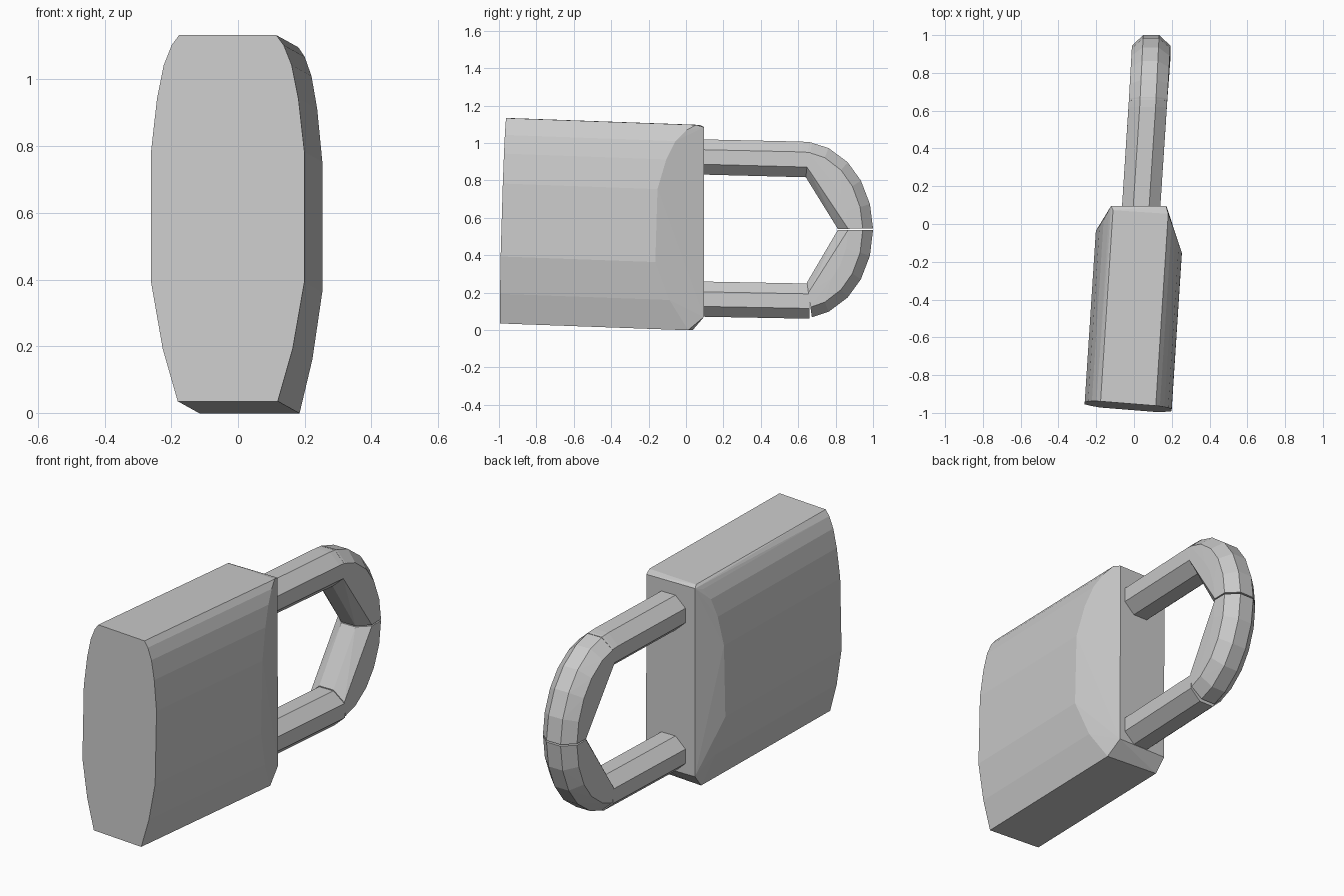
import bpy, bmesh
from math import sin, cos, pi, radians

if "Cube" in bpy.data.objects:
    bpy.data.objects.remove(bpy.data.objects["Cube"])


def lean(y):
    """Centre line of the lock drifts sideways along its length."""
    return 0.032 + 0.065 * y


def hull(name, points):
    """Convex flat-shaded part wrapped around a set of points."""
    bm = bmesh.new()
    for p in points:
        bm.verts.new(p)
    res = bmesh.ops.convex_hull(bm, input=bm.verts[:])
    inner = {v for v in res["geom_interior"] + res["geom_unused"]
             if isinstance(v, bmesh.types.BMVert)}
    bmesh.ops.delete(bm, geom=[v for v in inner if v.is_valid], context='VERTS')
    bmesh.ops.dissolve_limit(bm, angle_limit=radians(0.5),
                             verts=bm.verts[:], edges=bm.edges[:])
    bmesh.ops.recalc_face_normals(bm, faces=bm.faces[:])
    me = bpy.data.meshes.new(name)
    bm.to_mesh(me)
    bm.free()
    ob = bpy.data.objects.new(name, me)
    bpy.context.collection.objects.link(ob)
    return ob


def ring(y, z, ang, r=0.094, n=8):
    """Tube section; ang is the outward direction measured from +z toward +y."""
    pts = []
    for i in range(n):
        a = 2 * pi * (i + 0.5) / n
        k = r / cos(pi / n)
        s, d = k * sin(a) * 1.08, k * cos(a)
        pts.append((lean(y) + s, y + d * sin(ang), z + d * cos(ang)))
    return pts


def arc(deg):
    """Section of the bend at an angle from the top."""
    t = radians(deg)
    return ring(0.62 + 0.286 * sin(t), 0.535 + 0.378 * cos(t), t)


# Lock body: bulged sides, slight tilt, chamfered toward the shackle end
profile = [(-0.548, 0.15), (-0.39, 0.195), (-0.19, 0.23), (0.2, 0.23),
           (0.36, 0.212), (0.46, 0.192), (0.52, 0.168), (0.55, 0.146)]


def place(w, u, h):
    y = u - 0.08 * w + 0.03 * h
    return (lean(u) + w, y, 0.548 - 0.036 * u + h)


body = []
for h, hw in profile:
    bulge = (hw - 0.15) / 0.08
    for side in (-1, 1):
        w = side * hw
        body.append(place(w, -0.967, h))
        body.append(place(w, 0.04 - bulge * (0.14 + 0.04 * side), h))
for h in (-0.475, 0.54):
    for w in (-0.158, 0.132):
        body.append(place(w, 0.095 - 0.03 * h + 0.08 * w, h))
hull("lock_body", body)

# Shackle: two straight arms and a two-piece bend
hull("upper_arm", ring(0.08, 0.925, 0) + arc(0) + arc(8))
hull("lower_arm", ring(0.08, 0.165, pi) + ring(0.66, 0.154, pi))
hull("upper_bend", [p for d in (6, 22, 40, 56, 73, 89) for p in arc(d)])
hull("lower_bend", [p for d in (90, 107, 124, 140, 158, 172) for p in arc(d)])
